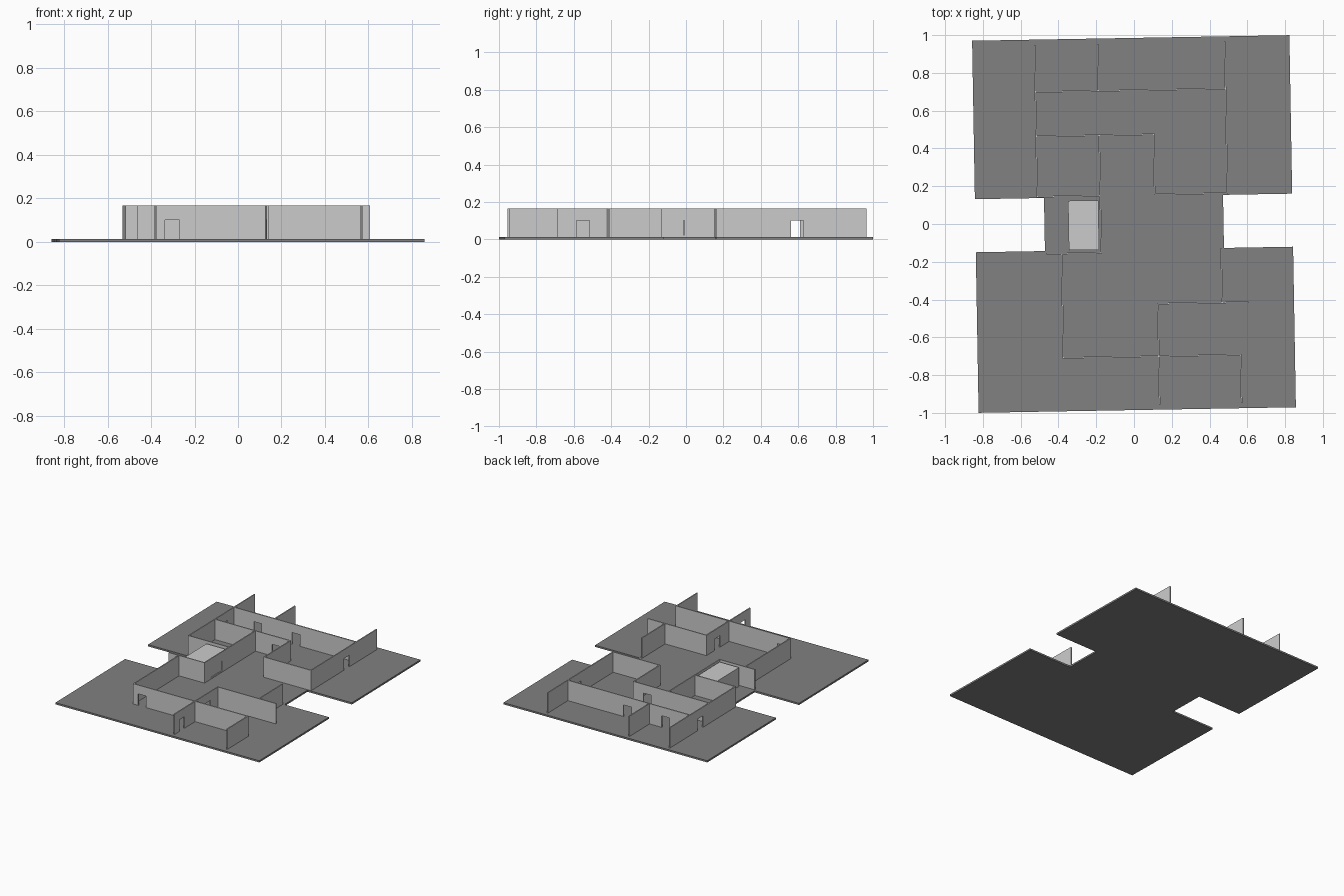
import bpy, bmesh, math
from mathutils import Matrix

if "Cube" in bpy.data.objects:
    bpy.data.objects.remove(bpy.data.objects["Cube"])

ROT = Matrix.Rotation(math.radians(1.0), 4, 'Z')   # whole plan sits one degree off the grid
FLOOR, TOP, DOOR_TOP, T = 0.013, 0.166, 0.10, 0.008


def prism(name, points, direction, matrix=Matrix()):
    """Extrude a closed outline of 3D points along direction."""
    bm = bmesh.new()
    face = bm.faces.new([bm.verts.new(p) for p in points])
    ext = bmesh.ops.extrude_face_region(bm, geom=[face])
    moved = [g for g in ext['geom'] if isinstance(g, bmesh.types.BMVert)]
    bmesh.ops.translate(bm, verts=moved, vec=direction)
    bmesh.ops.recalc_face_normals(bm, faces=bm.faces)
    bm.transform(ROT @ matrix)
    mesh = bpy.data.meshes.new(name)
    bm.to_mesh(mesh)
    bm.free()
    ob = bpy.data.objects.new(name, mesh)
    bpy.context.collection.objects.link(ob)
    return ob


def box(name, x0, x1, y0, y1, z0, z1):
    return prism(name, [(x0, y0, z0), (x1, y0, z0), (x1, y1, z0), (x0, y1, z0)],
                 (0, 0, z1 - z0))


def wall(name, axis, at, a, b, doors=()):
    """Wall along x or y at a fixed offset, its elevation notched for each doorway."""
    a, b = a - T / 2, b + T / 2
    prof = [(a, FLOOR)]
    for d0, d1 in doors:
        prof += [(d0, FLOOR), (d0, DOOR_TOP), (d1, DOOR_TOP), (d1, FLOOR)]
    prof += [(b, FLOOR), (b, TOP), (a, TOP)]
    pts = [(s, -T / 2, z) for s, z in prof]
    m = Matrix.Translation((0, at, 0))
    if axis == 'y':
        m = Matrix.Translation((at, 0, 0)) @ Matrix.Rotation(math.pi / 2, 4, 'Z')
    return prism(name, pts, (0, T, 0), m)


# Floor slab with a notch in each side
outline = [(-.84, -.985), (.84, -.985), (.84, -.135), (.474, -.135), (.474, .146),
           (.84, .146), (.84, .985), (-.84, .985), (-.84, .146), (-.474, .146),
           (-.474, -.135), (-.84, -.135)]
slab = prism("floor_slab", [(x, y, 0) for x, y in outline], (0, 0, FLOOR))
mat = bpy.data.materials.new("dark_floor")
mat.diffuse_color = (0.22, 0.22, 0.22, 1)
mat.use_nodes = True
mat.node_tree.nodes["Principled BSDF"].inputs["Base Color"].default_value = mat.diffuse_color
slab.data.materials.append(mat)

# Rear half walls
side_door = [(.552, .619)]
wall("rear_left_wall", 'y', -.51, .153, .953, side_door)
wall("rear_right_wall", 'y', .497, .155, .953, side_door)
wall("corridor_rear_wall", 'x', .708, -.51, .497, [(-.345, -.28), (-.03, .035)])
wall("rear_partition", 'y', -.176, .708, .953)
wall("corridor_front_wall", 'x', .473, -.51, .112, [(-.035, .03)])
wall("store_right_wall", 'y', -.176, .153, .473)
wall("hall_side_wall", 'y', .112, .155, .473)
wall("hall_rear_wall", 'x', .155, .112, .497)

# Front half walls
wall("hall_right_wall", 'y', .459, -.424, -.14)
wall("front_room_rear_wall", 'x', -.424, .119, .596)
wall("front_partition", 'y', .119, -.953, -.424, [(-.90, -.835), (-.587, -.518)])
wall("front_cross_wall", 'x', -.702, -.386, .553, [(-.347, -.282)])
wall("front_right_wall", 'y', .553, -.953, -.702)
wall("hall_left_wall", 'y', -.386, -.702, -.15)

# Lift shaft: side walls, doorway wall, sill, door leaves and cabin
wall("shaft_front_wall", 'x', -.15, -.463, -.176)
wall("shaft_rear_wall", 'x', .153, -.51, -.176)
wall("shaft_door_wall", 'y', -.176, -.15, .153, [(-.072, .058)])
box("lift_sill", -.18, -.172, -.072, .058, FLOOR, .024)
for side, y0, y1 in (("left", -.072, -.009), ("right", -.005, .058)):
    box("lift_door_" + side, -.18, -.176, y0, y1, .024, DOOR_TOP)
box("lift_cabin", -.347, -.187, -.133, .129, FLOOR, .155)
